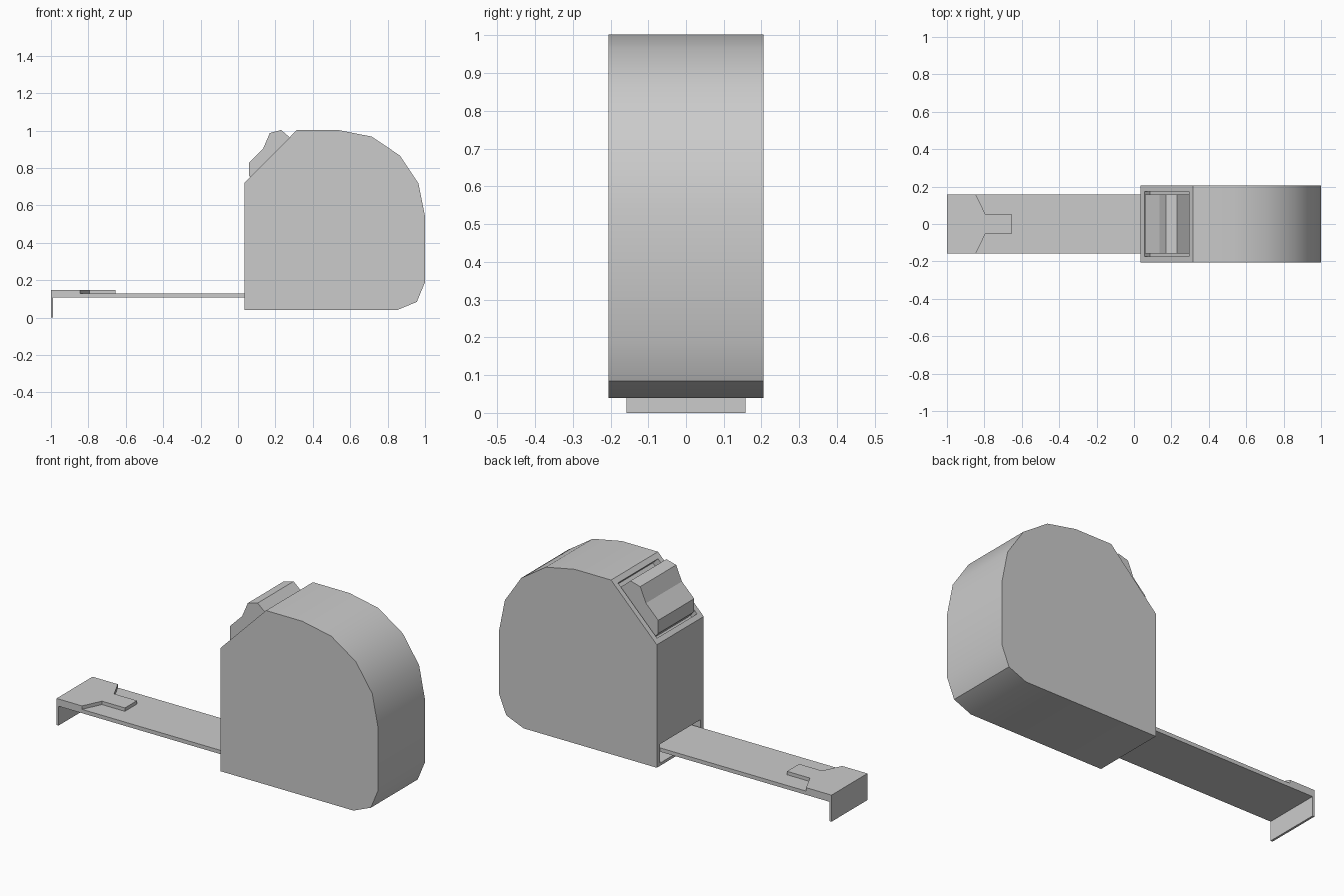
import bpy, bmesh, math
from mathutils import Vector

cube = bpy.data.objects.get("Cube")
if cube:
    bpy.data.objects.remove(cube, do_unlink=True)

grey = bpy.data.materials.new("plain grey")
grey.use_nodes = True
COLOUR = (0.6, 0.6, 0.6, 1)
grey.diffuse_color = COLOUR
grey.node_tree.nodes["Principled BSDF"].inputs["Base Color"].default_value = COLOUR


def prism(name, outline, offset):
    """Extrude a closed 3D outline along an offset vector."""
    bm = bmesh.new()
    face = bm.faces.new([bm.verts.new(p) for p in outline])
    ext = bmesh.ops.extrude_face_region(bm, geom=[face])
    moved = [v for v in ext["geom"] if isinstance(v, bmesh.types.BMVert)]
    bmesh.ops.translate(bm, verts=moved, vec=offset)
    bmesh.ops.recalc_face_normals(bm, faces=bm.faces)
    mesh = bpy.data.meshes.new(name)
    bm.to_mesh(mesh)
    bm.free()
    mesh.materials.append(grey)
    obj = bpy.data.objects.new(name, mesh)
    bpy.context.collection.objects.link(obj)
    return obj


def side_prism(name, profile, half_width):
    return prism(name, [(x, -half_width, z) for x, z in profile],
                 Vector((0, 2 * half_width, 0)))


def box_profile(x0, x1, z0, z1):
    return [(x0, z0), (x1, z0), (x1, z1), (x0, z1)]


def arc(cx, cz, r, start, end, steps):
    angles = [math.radians(start + (end - start) * i / steps) for i in range(steps + 1)]
    return [(cx + r * math.cos(a), cz + r * math.sin(a)) for a in angles]


def cut(obj, cutter):
    """Subtract the cutter, bake the result and delete the cutter."""
    mod = obj.modifiers.new("cut", "BOOLEAN")
    mod.operation = "DIFFERENCE"
    mod.solver = "EXACT"
    mod.object = cutter
    cutter.hide_render = True
    graph = bpy.context.evaluated_depsgraph_get()
    baked = bpy.data.meshes.new_from_object(obj.evaluated_get(graph))
    obj.modifiers.clear()
    obj.data = baked
    bpy.data.objects.remove(cutter, do_unlink=True)


# Case: flat front and floor, rounded back, chamfer for the lock
case_profile = ([(0.035, 0.04)] + arc(0.85, 0.19, 0.15, -90, 0, 2)
                + arc(0.537, 0.54, 0.463, 0, 90, 4) + [(0.315, 1.003), (0.035, 0.72)])
case = side_prism("case", case_profile, 0.205)

# Tape mouth and slanted lock slot
cut(case, side_prism("mouth_cutter", box_profile(-0.1, 0.14, 0.055, 0.16), 0.175))
cut(case, side_prism("slot_cutter", [(0.005, 0.79), (0.085, 0.71), (0.325, 0.95), (0.245, 1.03)], 0.175))

# Sliding lock button
button_profile = [(0.095, 0.72), (0.06, 0.757), (0.06, 0.83), (0.135, 0.905),
                  (0.17, 0.987), (0.23, 1.003), (0.293, 0.95), (0.305, 0.93)]
side_prism("lock_button", button_profile, 0.157)

# Tape blade
side_prism("tape_blade", box_profile(-0.99, 0.14, 0.107, 0.128), 0.157)

# Hook plate with a narrow tongue, and its bent lip
half = [(-1.0, 0.157), (-0.845, 0.157), (-0.795, 0.053), (-0.655, 0.053)]
plate = half + [(x, -y) for x, y in reversed(half)]
prism("hook_plate", [(x, y, 0.128) for x, y in plate], Vector((0, 0, 0.019)))
side_prism("hook_lip", box_profile(-1.0, -0.988, 0, 0.128), 0.157)

# Smooth the rounded rim, keep the other edges crisp
bpy.ops.object.select_all(action="DESELECT")
case.select_set(True)
bpy.context.view_layer.objects.active = case
bpy.ops.object.shade_smooth_by_angle(angle=math.radians(40))
